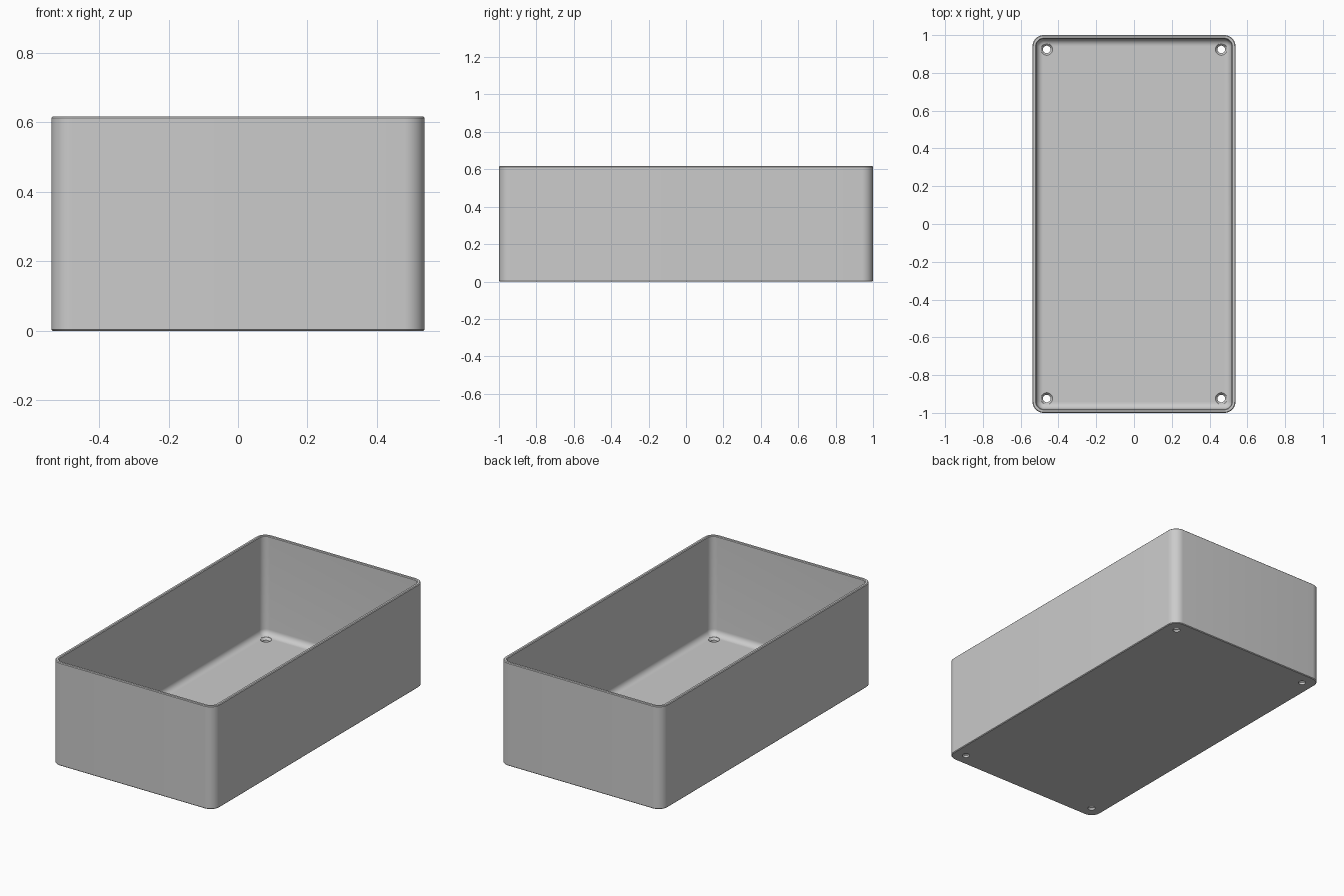
import bpy, bmesh, math

cube = bpy.data.objects.get("Cube")
if cube:
    bpy.data.objects.remove(cube, do_unlink=True)

HALF_X, HALF_Y, HEIGHT = 0.5375, 1.0, 0.617
CORNER, WALL, FLOOR, FILLET, EDGE = 0.06, 0.02, 0.025, 0.035, 0.004
ARC_STEPS = 10

grey = bpy.data.materials.new("plain grey")
grey.use_nodes = True
grey.diffuse_color = (0.6, 0.6, 0.6, 1)
grey.node_tree.nodes["Principled BSDF"].inputs["Base Color"].default_value = grey.diffuse_color


def loft(name, rings):
    """Skin a stack of equal rings and cap both ends."""
    bm = bmesh.new()
    loops = [[bm.verts.new(p) for p in ring] for ring in rings]
    n = len(loops[0])
    for a, b in zip(loops, loops[1:]):
        for i in range(n):
            j = (i + 1) % n
            bm.faces.new((a[i], a[j], b[j], b[i]))
    bm.faces.new(loops[0])
    bm.faces.new(loops[-1])
    bmesh.ops.recalc_face_normals(bm, faces=bm.faces)
    mesh = bpy.data.meshes.new(name)
    bm.to_mesh(mesh)
    bm.free()
    mesh.materials.append(grey)
    obj = bpy.data.objects.new(name, mesh)
    bpy.context.collection.objects.link(obj)
    return obj


def rounded_ring(inset, z):
    """Rounded rectangle, drawn in from the outer outline."""
    radius = CORNER - inset
    points = []
    for quarter, (sx, sy) in enumerate([(1, 1), (-1, 1), (-1, -1), (1, -1)]):
        for k in range(ARC_STEPS + 1):
            a = math.pi / 2 * (quarter + k / ARC_STEPS)
            points.append((sx * (HALF_X - CORNER) + radius * math.cos(a),
                           sy * (HALF_Y - CORNER) + radius * math.sin(a), z))
    return points


def circle(x, y, z, radius, sides=32):
    return [(x + radius * math.cos(2 * math.pi * i / sides),
             y + radius * math.sin(2 * math.pi * i / sides), z) for i in range(sides)]


# Tray: outer wall, softened rim, inner wall, rounded join to the floor
profile = [(EDGE, 0), (0, EDGE), (0, HEIGHT - EDGE), (EDGE, HEIGHT),
           (WALL - EDGE, HEIGHT), (WALL, HEIGHT - EDGE)]
for k in range(9):
    a = math.pi / 2 * k / 8
    profile.append((WALL + FILLET * (1 - math.cos(a)), FLOOR + FILLET * (1 - math.sin(a))))
tray = loft("tray", [rounded_ring(inset, z) for inset, z in profile])

# Countersunk screw holes in the floor corners
cutters = []
for x in (-0.462, 0.462):
    for y in (-0.924, 0.924):
        steps = [(-0.02, 0.02), (0.012, 0.02), (FLOOR, 0.031), (0.05, 0.031)]
        cutter = loft("hole_cutter", [circle(x, y, z, r) for z, r in steps])
        cutter.hide_render = True
        cutters.append(cutter)
        mod = tray.modifiers.new("screw_hole", "BOOLEAN")
        mod.operation, mod.solver, mod.object = "DIFFERENCE", "EXACT", cutter

bpy.context.view_layer.objects.active = tray
tray.select_set(True)
for mod in list(tray.modifiers):
    bpy.ops.object.modifier_apply(modifier=mod.name)
for cutter in cutters:
    bpy.data.objects.remove(cutter, do_unlink=True)
bpy.ops.object.shade_smooth_by_angle(angle=math.radians(30))
